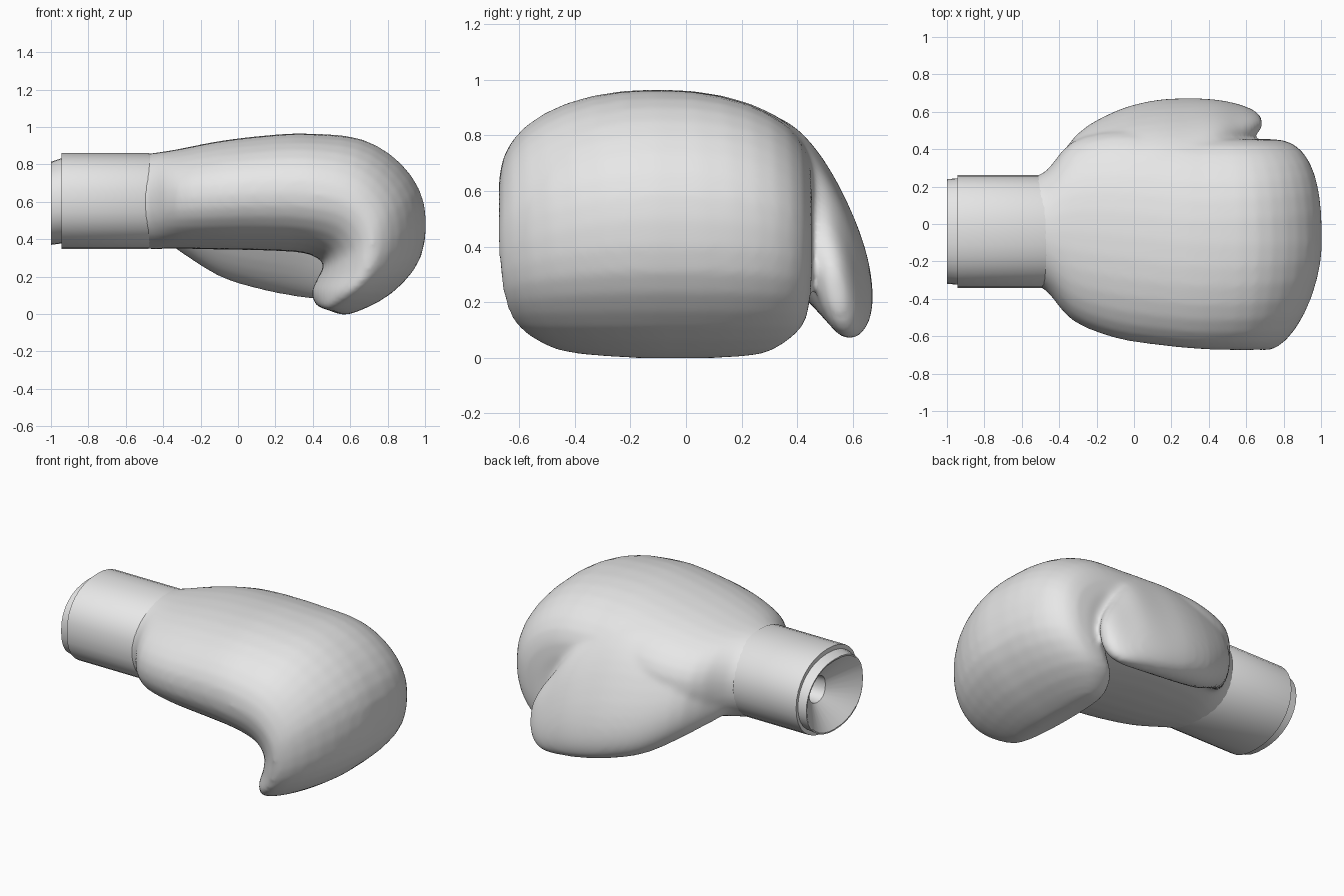
import bpy, bmesh
from math import sin, cos, pi
from mathutils import Vector

cube = bpy.data.objects.get("Cube")
if cube:
    bpy.data.objects.remove(cube)

grey = bpy.data.materials.new("light grey leather")
grey.use_nodes = True
grey.diffuse_color = (0.8, 0.8, 0.8, 1)
grey.node_tree.nodes["Principled BSDF"].inputs["Base Color"].default_value = (0.8, 0.8, 0.8, 1)


def power(v, e):
    return abs(v) ** (2 / e) * (1 if v >= 0 else -1)


def ring(centre, side, up, e_pos=2.0, e_neg=2.0, n=32):
    """Superellipse around centre; the exponent may differ on each side."""
    pts = []
    for i in range(n):
        c, s = cos(2 * pi * i / n), sin(2 * pi * i / n)
        e = e_pos if c > 0 else e_neg
        pts.append(centre + side * power(c, e) + up * power(s, e))
    return pts


def smooth_rings(keys, steps):
    """Catmull-Rom interpolation between the key rows."""
    out = []
    for i in range(len(keys) - 1):
        a, b, c, d = (keys[min(max(i + k, 0), len(keys) - 1)] for k in (-1, 0, 1, 2))
        for j in range(steps):
            t = j / steps
            out.append([0.5 * (2 * q + (r - p) * t + (2 * p - 5 * q + 4 * r - s) * t * t
                               + (3 * q - p - 3 * r + s) * t ** 3)
                        for p, q, r, s in zip(a, b, c, d)])
    return out + [list(keys[-1])]


def loft(bm, rings):
    """Skin a closed tube through the rings and cap both ends."""
    loops = [[bm.verts.new(p) for p in r] for r in rings]
    for a, b in zip(loops, loops[1:]):
        for i in range(len(a)):
            j = (i + 1) % len(a)
            bm.faces.new((a[i], a[j], b[j], b[i]))
    bm.faces.new(loops[0][::-1])
    bm.faces.new(loops[-1])


def finish(name, bm):
    bmesh.ops.recalc_face_normals(bm, faces=bm.faces)
    mesh = bpy.data.meshes.new(name)
    bm.to_mesh(mesh)
    bm.free()
    mesh.materials.append(grey)
    obj = bpy.data.objects.new(name, mesh)
    bpy.context.collection.objects.link(obj)
    bpy.ops.object.select_all(action='DESELECT')
    obj.select_set(True)
    bpy.context.view_layer.objects.active = obj
    return obj


# Mitt: knuckle-side (x, z), palm-side (x, z), y range; it curls under at the fingers
mitt_keys = [
    (-0.60, 0.84, -0.60, 0.37, -0.33, 0.25),
    (-0.48, 0.857, -0.48, 0.348, -0.347, 0.275),
    (-0.33, 0.88, -0.33, 0.35, -0.515, 0.44),
    (-0.10, 0.925, -0.10, 0.345, -0.61, 0.50),
    (0.15, 0.955, 0.15, 0.34, -0.65, 0.48),
    (0.37, 0.965, 0.36, 0.325, -0.67, 0.46),
    (0.66, 0.935, 0.45, 0.28, -0.675, 0.455),
    (0.875, 0.80, 0.455, 0.25, -0.675, 0.455),
    (0.995, 0.59, 0.44, 0.22, -0.675, 0.455),
    (0.98, 0.31, 0.415, 0.17, -0.66, 0.45),
    (0.82, 0.11, 0.395, 0.12, -0.61, 0.42),
    (0.60, 0.00, 0.405, 0.07, -0.48, 0.31),
    (0.50, 0.015, 0.425, 0.04, -0.35, 0.20),
]
bm = bmesh.new()
mitt = []
for i, (tx, tz, bx, bz, y0, y1) in enumerate(smooth_rings(mitt_keys, 3)):
    top, low = Vector((tx, 0, tz)), Vector((bx, 0, bz))
    centre = (top + low) / 2 + Vector((0, (y0 + y1) / 2, 0))
    curl = min(max((i - 15) / 9, 0), 1)
    mitt.append(ring(centre, Vector((0, (y1 - y0) / 2, 0)), (top - low) / 2,
                     2.15 + 0.55 * curl, 2.15 - 0.45 * curl))
loft(bm, mitt)

# Thumb: x, upper edge (y, z), lower edge (y, z), half thickness
thumb_keys = [
    (-0.48, 0.12, 0.73, 0.17, 0.45, 0.08),
    (-0.31, 0.22, 0.79, 0.41, 0.34, 0.135),
    (-0.10, 0.25, 0.84, 0.54, 0.21, 0.155),
    (0.10, 0.26, 0.86, 0.60, 0.145, 0.16),
    (0.28, 0.29, 0.83, 0.62, 0.105, 0.145),
    (0.44, 0.38, 0.71, 0.615, 0.08, 0.12),
    (0.56, 0.46, 0.53, 0.60, 0.07, 0.085),
    (0.64, 0.50, 0.41, 0.575, 0.10, 0.06),
    (0.685, 0.53, 0.31, 0.55, 0.18, 0.025),
]
thumb = []
for x, ty, tz, by, bz, half in smooth_rings(thumb_keys, 3):
    top, low = Vector((x, ty, tz)), Vector((x, by, bz))
    up = (top - low) / 2
    side = Vector((0, up.z, -up.y)).normalized() * half
    thumb.append(ring((top + low) / 2, side, up, 2.2, 2.2))
loft(bm, thumb)

# Fuse thumb and mitt into one padded skin
glove = finish("padded_mitt_and_thumb", bm)
remesh = glove.modifiers.new("fuse", 'REMESH')
remesh.mode = 'VOXEL'
remesh.voxel_size = 0.016
remesh.use_smooth_shade = True
soften = glove.modifiers.new("soften", 'SMOOTH')
soften.factor = 0.5
soften.iterations = 12
bpy.ops.object.shade_smooth()

# Cuff: stepped sleeve with a funnel opening and a narrow bore (x, half width, half height)
cuff_profile = [
    (-0.42, 0.27, 0.23), (-0.48, 0.302, 0.256), (-0.945, 0.302, 0.256),
    (-0.945, 0.284, 0.228), (-1.0, 0.28, 0.222), (-1.0, 0.272, 0.214),
    (-0.88, 0.08, 0.08), (-0.75, 0.07, 0.07),
]
bm = bmesh.new()
loft(bm, [ring(Vector((x, -0.04, 0.605 if x > -0.95 and w > 0.1 else 0.592)),
               Vector((0, w, 0)), Vector((0, 0, h)), 2.1, 2.3)
          for x, w, h in cuff_profile])
finish("wrist_cuff", bm)
bpy.ops.object.shade_smooth_by_angle()
